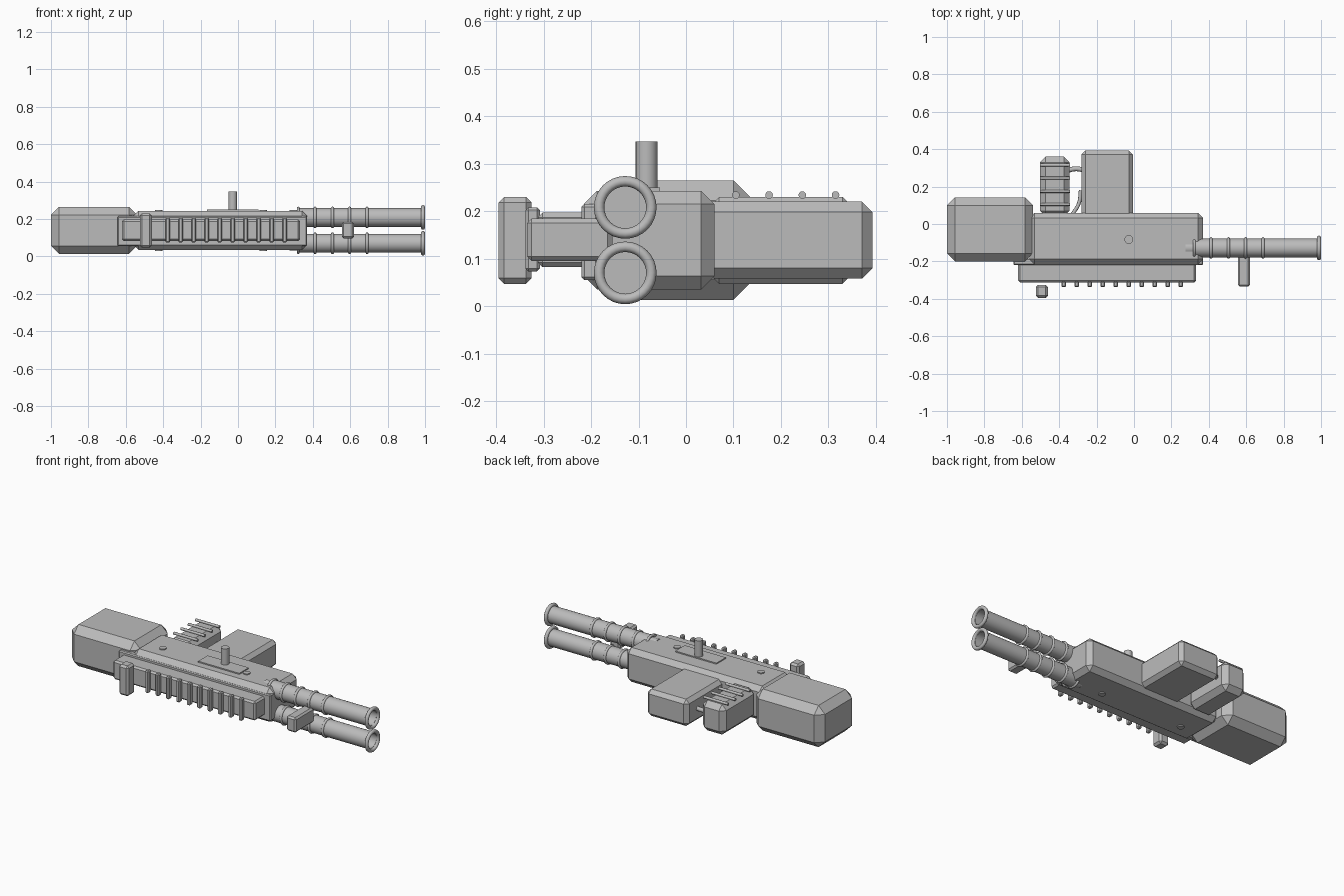
import bpy
import bmesh
import math
from mathutils import Matrix, Vector

default = bpy.data.objects.get("Cube")
if default:
    bpy.data.objects.remove(default, do_unlink=True)

metal = bpy.data.materials.new("grey metal")
metal.use_nodes = True
grey = (0.5, 0.5, 0.5, 1)
metal.diffuse_color = grey
metal.node_tree.nodes["Principled BSDF"].inputs["Base Color"].default_value = grey


def finish(name, bm, smooth=False):
    bmesh.ops.recalc_face_normals(bm, faces=bm.faces)
    mesh = bpy.data.meshes.new(name)
    bm.to_mesh(mesh)
    bm.free()
    mesh.materials.append(metal)
    obj = bpy.data.objects.new(name, mesh)
    bpy.context.collection.objects.link(obj)
    if smooth:
        bpy.ops.object.select_all(action="DESELECT")
        obj.select_set(True)
        bpy.context.view_layer.objects.active = obj
        bpy.ops.object.shade_smooth_by_angle(angle=math.radians(40))
    return obj


def box(name, xs, ys, zs, bevel=0.0):
    """Chamfered box given by its extents on each axis."""
    bm = bmesh.new()
    bmesh.ops.create_cube(bm, size=1)
    low, high = (Vector(p) for p in zip(xs, ys, zs))
    for v in bm.verts:
        v.co = (low + high) / 2 + v.co * (high - low)
    if bevel:
        bmesh.ops.bevel(bm, geom=bm.edges[:], offset=bevel, segments=1,
                        affect="EDGES", profile=0.5)
    return finish(name, bm)


def lathe(name, profile, origin, axis="X", steps=32):
    """Spin (distance, radius) points about an axis through origin."""
    bm = bmesh.new()
    rings = []
    for d, r in profile:
        rings.append([bm.verts.new((r * math.cos(a), r * math.sin(a), d))
                      for a in (math.tau * i / steps for i in range(steps))])
    for a, b in zip(rings, rings[1:]):
        for i in range(steps):
            j = (i + 1) % steps
            bm.faces.new((a[i], a[j], b[j], b[i]))
    bm.faces.new(rings[0])
    bm.faces.new(rings[-1])
    turn = Matrix.Rotation(math.pi / 2, 4, "Y") if axis == "X" else Matrix()
    bm.transform(Matrix.Translation(origin) @ turn)
    return finish(name, bm, True)


def torus(name, center, radius, tube, steps=32, sides=10):
    """Ring around the x axis."""
    bm = bmesh.new()
    loops = []
    for i in range(steps):
        a = math.tau * i / steps
        loop = []
        for k in range(sides):
            t = math.tau * k / sides
            r = radius + tube * math.cos(t)
            loop.append(bm.verts.new((tube * math.sin(t), r * math.cos(a), r * math.sin(a))))
        loops.append(loop)
    for i in range(steps):
        a, b = loops[i], loops[(i + 1) % steps]
        for k in range(sides):
            m = (k + 1) % sides
            bm.faces.new((a[k], a[m], b[m], b[k]))
    bm.transform(Matrix.Translation(center))
    return finish(name, bm, True)


def rod(name, points, radius):
    """Round bar following a smooth path."""
    curve = bpy.data.curves.new(name, "CURVE")
    curve.dimensions = "3D"
    curve.bevel_depth = radius
    curve.bevel_resolution = 3
    curve.use_fill_caps = True
    spline = curve.splines.new("BEZIER")
    spline.bezier_points.add(len(points) - 1)
    for bp, p in zip(spline.bezier_points, points):
        bp.co = p
        bp.handle_left_type = bp.handle_right_type = "AUTO"
    curve.materials.append(metal)
    obj = bpy.data.objects.new(name, curve)
    bpy.context.collection.objects.link(obj)
    return obj


# Receiver, stock and front side plate
box("receiver", (-0.56, 0.37), (-0.215, 0.06), (0.035, 0.243), 0.028)
box("stock", (-1, -0.54), (-0.2, 0.143), (0.013, 0.265), 0.043)
box("side_plate", (-0.645, 0.37), (-0.22, -0.185), (0.055, 0.215), 0.006)

# Ribbed fore guard with a short upright handle
box("fore_guard", (-0.62, 0.332), (-0.312, -0.2), (0.082, 0.197), 0.01)
for i in range(10):
    x = -0.376 + i * 0.0695
    box(f"guard_rib_{i + 1}", (x - 0.012, x + 0.012), (-0.338, -0.308),
        (0.073, 0.208), 0.006)
box("guard_handle", (-0.525, -0.46), (-0.395, -0.325), (0.047, 0.23), 0.012)

# Magazine and rear grip
box("magazine", (-0.282, -0.005), (0.03, 0.393), (0.058, 0.22), 0.022)
box("grip", (-0.502, -0.345), (0.04, 0.36), (0.047, 0.23), 0.03)
for i in range(4):
    y = 0.105 + i * 0.07
    lathe(f"grip_ridge_{i + 1}", [(-0.08, 0.008), (0.08, 0.008)],
          (-0.423, y, 0.234), steps=12)

# Trigger guard bar and curved trigger
rod("trigger_guard", [(-0.36, 0.285, 0.14), (-0.315, 0.295, 0.14), (-0.27, 0.29, 0.14)], 0.013)
rod("trigger", [(-0.285, 0.18, 0.14), (-0.295, 0.11, 0.14), (-0.33, 0.05, 0.14)], 0.01)

# Twin hollow barrels with bands and a flared muzzle
for label, z in (("upper", 0.208), ("lower", 0.07)):
    lathe(f"{label}_barrel",
          [(0.275, 0.04), (0.32, 0.04), (0.32, 0.05), (0.985, 0.05),
           (0.985, 0.044), (0.85, 0.044)], (0, -0.128, z))
    for i, x in enumerate((0.322, 0.412, 0.505, 0.597, 0.69)):
        torus(f"{label}_barrel_band_{i + 1}", (x, -0.128, z), 0.05, 0.008)
    torus(f"{label}_muzzle_ring", (0.989, -0.128, z), 0.055, 0.011)
box("barrel_clamp", (0.555, 0.62), (-0.335, -0.155), (0.095, 0.185), 0.01)

# Sight base, post and bolts through the receiver
box("sight_base", (-0.165, 0.11), (-0.145, -0.055), (0.235, 0.25))
lathe("sight_post", [(0.24, 0.023), (0.347, 0.023)], (-0.028, -0.083, 0), "Z", 24)
for i, x in enumerate((-0.425, 0.135)):
    lathe(f"bolt_{i + 1}", [(0.029, 0.02), (0.249, 0.02)], (x, -0.11, 0), "Z", 16)
